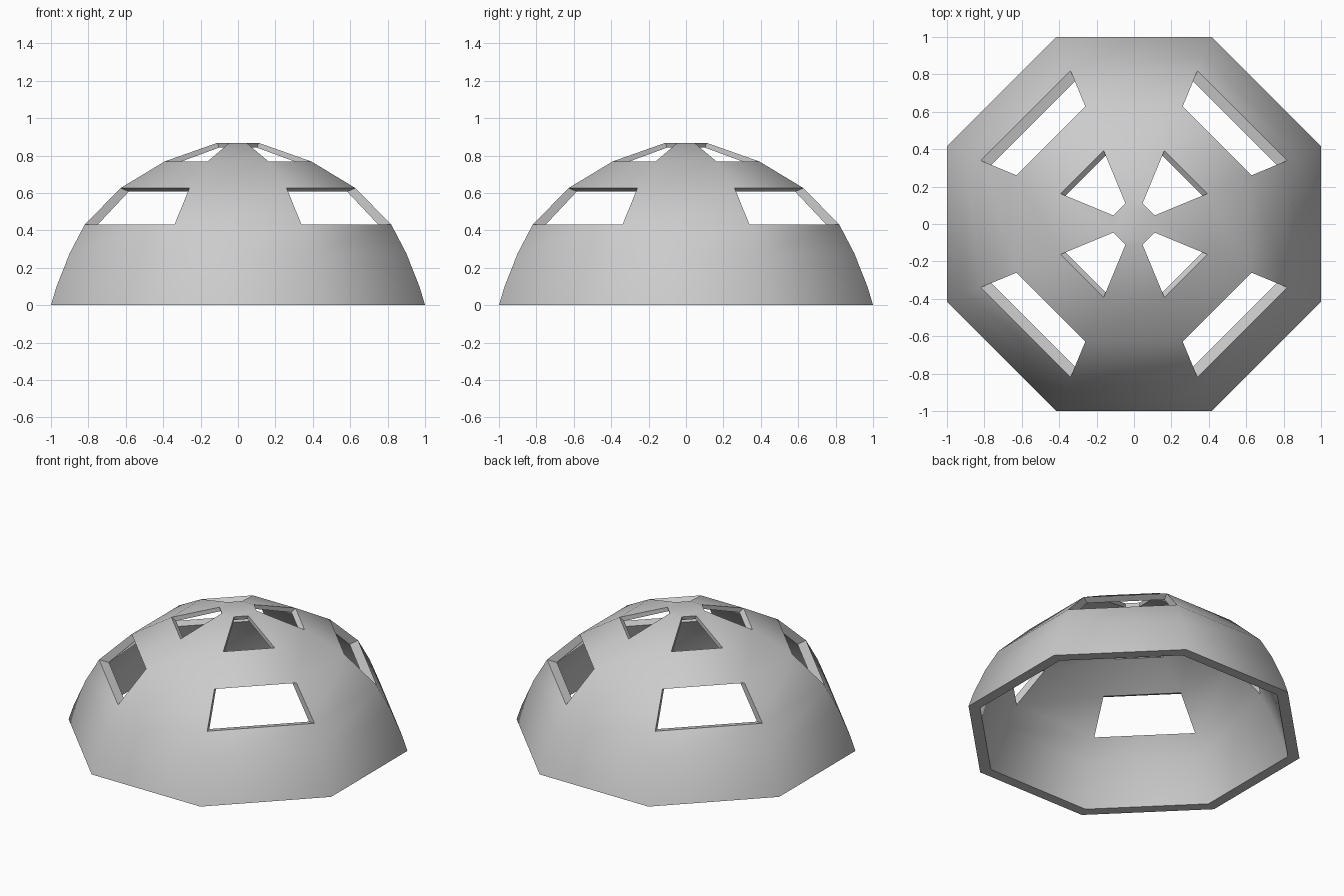
import bpy
import bmesh
from math import pi, cos, sin

if "Cube" in bpy.data.objects:
    bpy.data.objects.remove(bpy.data.objects["Cube"])

SIDES = 8
# Outer profile: (distance from axis to flat side, height)
PROFILE = [(1.0, 0), (0.97, 0.1), (0.9, 0.277), (0.82, 0.43),
           (0.628, 0.626), (0.393, 0.768), (0.11, 0.868)]
WINDOW_BANDS = (3, 5)          # bands whose diagonal panels are open
INNER_XY, INNER_Z = 0.93, 0.97  # inner skin relative to the outer skin

bm = bmesh.new()


def make_rings(sxy, sz):
    rings = []
    for a, z in PROFILE:
        r = a / cos(pi / SIDES) * sxy
        rings.append([bm.verts.new((r * cos((i - 0.5) * 2 * pi / SIDES),
                                    r * sin((i - 0.5) * 2 * pi / SIDES), z * sz))
                      for i in range(SIDES)])
    return rings


outer = make_rings(1, 1)
inner = make_rings(INNER_XY, INNER_Z)

for b in range(len(PROFILE) - 1):
    for i in range(SIDES):
        j = (i + 1) % SIDES
        corners = [(b, i), (b, j), (b + 1, j), (b + 1, i)]
        o = [outer[p][q] for p, q in corners]
        n = [inner[p][q] for p, q in corners]
        if b in WINDOW_BANDS and i % 2 == 1:
            # Window reveal joining both skins
            for k in range(4):
                m = (k + 1) % 4
                bm.faces.new((o[k], o[m], n[m], n[k]))
        else:
            # Wall panels
            bm.faces.new(o)
            bm.faces.new(n[::-1])

# Flat crown and bottom rim
bm.faces.new(outer[-1])
bm.faces.new(inner[-1][::-1])
for i in range(SIDES):
    j = (i + 1) % SIDES
    bm.faces.new((outer[0][j], outer[0][i], inner[0][i], inner[0][j]))

bmesh.ops.recalc_face_normals(bm, faces=bm.faces)
mesh = bpy.data.meshes.new("dome_shell")
bm.to_mesh(mesh)
bm.free()

dome = bpy.data.objects.new("dome_shell", mesh)
bpy.context.collection.objects.link(dome)
bpy.context.view_layer.objects.active = dome
dome.select_set(True)
bpy.ops.object.shade_smooth_by_angle(angle=50 * pi / 180)
